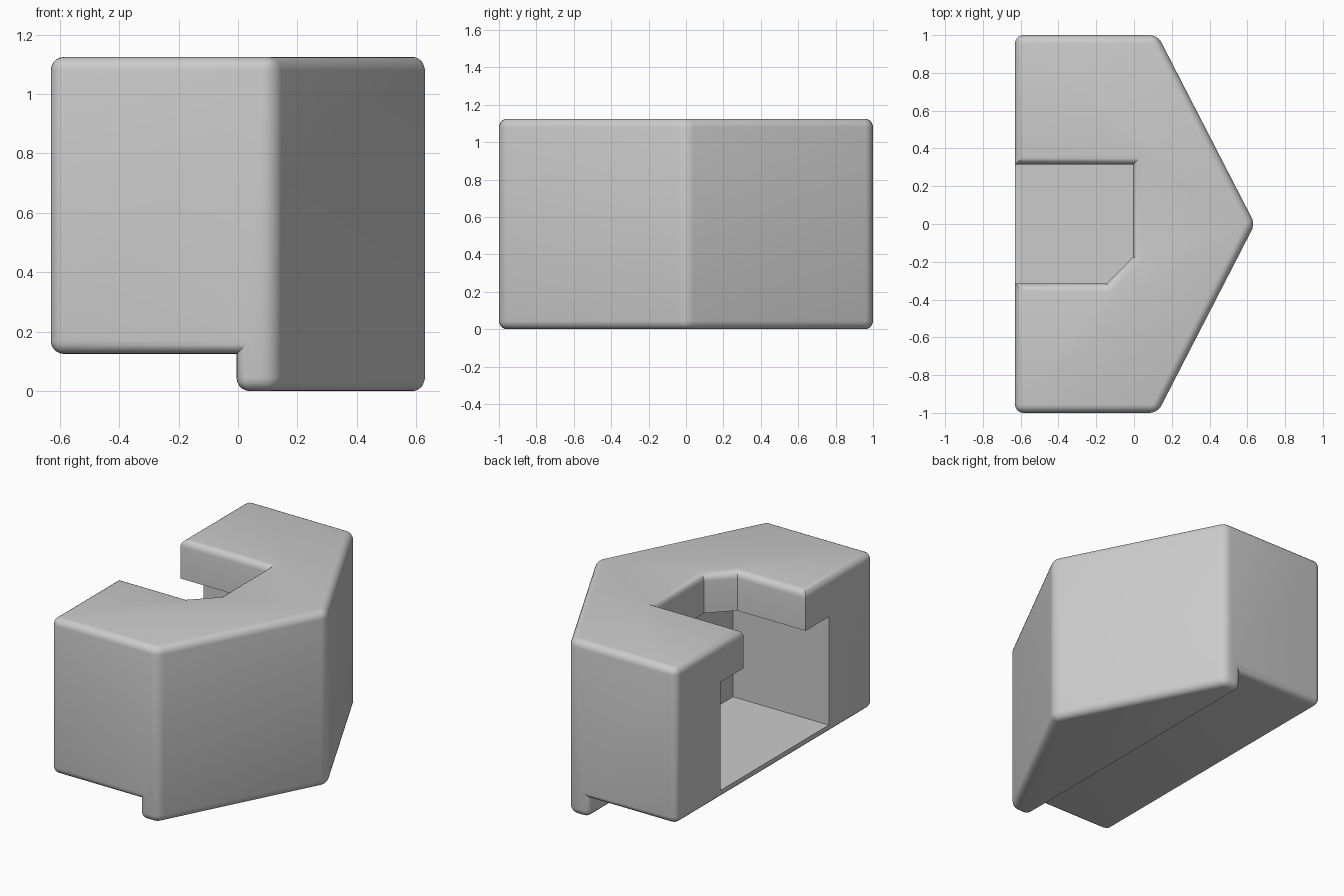
import bpy, bmesh, math

cube = bpy.data.objects.get("Cube")
if cube:
    bpy.data.objects.remove(cube, do_unlink=True)

BACK, STEP, TOP, SLOT = -0.63, -0.005, 1.125, 0.315
ROUND = 0.045

grey = bpy.data.materials.new("light_grey")
grey.use_nodes = True
grey.diffuse_color = (0.6, 0.6, 0.6, 1)
grey.node_tree.nodes["Principled BSDF"].inputs["Base Color"].default_value = (0.6, 0.6, 0.6, 1)


def prism(name, plan, z0, z1):
    """Upright prism from a plan outline."""
    bm = bmesh.new()
    base = bm.faces.new([bm.verts.new((x, y, z0)) for x, y in plan])
    out = bmesh.ops.extrude_face_region(bm, geom=[base])
    top = [v for v in out["geom"] if isinstance(v, bmesh.types.BMVert)]
    bmesh.ops.translate(bm, verts=top, vec=(0, 0, z1 - z0))
    bmesh.ops.recalc_face_normals(bm, faces=bm.faces)
    mesh = bpy.data.meshes.new(name)
    bm.to_mesh(mesh)
    bm.free()
    mesh.materials.append(grey)
    obj = bpy.data.objects.new(name, mesh)
    bpy.context.collection.objects.link(obj)
    return obj


def box_plan(x0, x1, half):
    return [(x0, -half), (x1, -half), (x1, half), (x0, half)]


def cut(obj, cutter):
    """Subtract the cutter and discard it."""
    mod = obj.modifiers.new("cut", "BOOLEAN")
    mod.operation, mod.solver, mod.object = "DIFFERENCE", "EXACT", cutter
    bpy.context.view_layer.objects.active = obj
    bpy.ops.object.modifier_apply(modifier=mod.name)
    bpy.data.objects.remove(cutter, do_unlink=True)


# Five-sided housing
body = prism("housing", [(BACK, -1), (0.125, -1), (0.64, 0), (0.125, 1), (BACK, 1)], 0, TOP)

# Step under the rear half, leaving a lip at the nose
cut(body, prism("step_cutter", box_plan(-1, STEP, 1.5), -0.5, 0.125))

# Top slot with one chamfered inner corner
slot = [(-1, -SLOT), (STEP - 0.14, -SLOT), (STEP, -SLOT + 0.14), (STEP, SLOT), (-1, SLOT)]
cut(body, prism("slot_cutter", slot, 0.5, 1.5))

# Round the outer edges and the slot rim, not the slot walls
bm = bmesh.new()
bm.from_mesh(body.data)
bmesh.ops.dissolve_limit(bm, angle_limit=math.radians(1), verts=bm.verts, edges=bm.edges)


def rounded(edge):
    in_slot = all(abs(v.co.y) < SLOT + 0.01 and 0.4 < v.co.z for v in edge.verts)
    on_rim = all(v.co.z > TOP - 0.01 for v in edge.verts)
    tip = all(v.co.x > 0.5 for v in edge.verts)
    sharp = edge.is_convex and edge.calc_face_angle(0) > 0.1
    return sharp and (on_rim or tip or not in_slot)


bmesh.ops.bevel(bm, geom=[e for e in bm.edges if rounded(e)], offset=ROUND,
                offset_type="OFFSET", segments=5, profile=0.5,
                affect="EDGES", clamp_overlap=True)
bm.to_mesh(body.data)
bm.free()

# Wider inner cavity, open at the rear face
cut(body, prism("cavity_cutter", box_plan(-1, 0.05, 0.55), 0.18, 0.875))

for o in bpy.context.selected_objects:
    o.select_set(False)
body.select_set(True)
bpy.context.view_layer.objects.active = body
bpy.ops.object.shade_smooth_by_angle(angle=math.radians(30))
